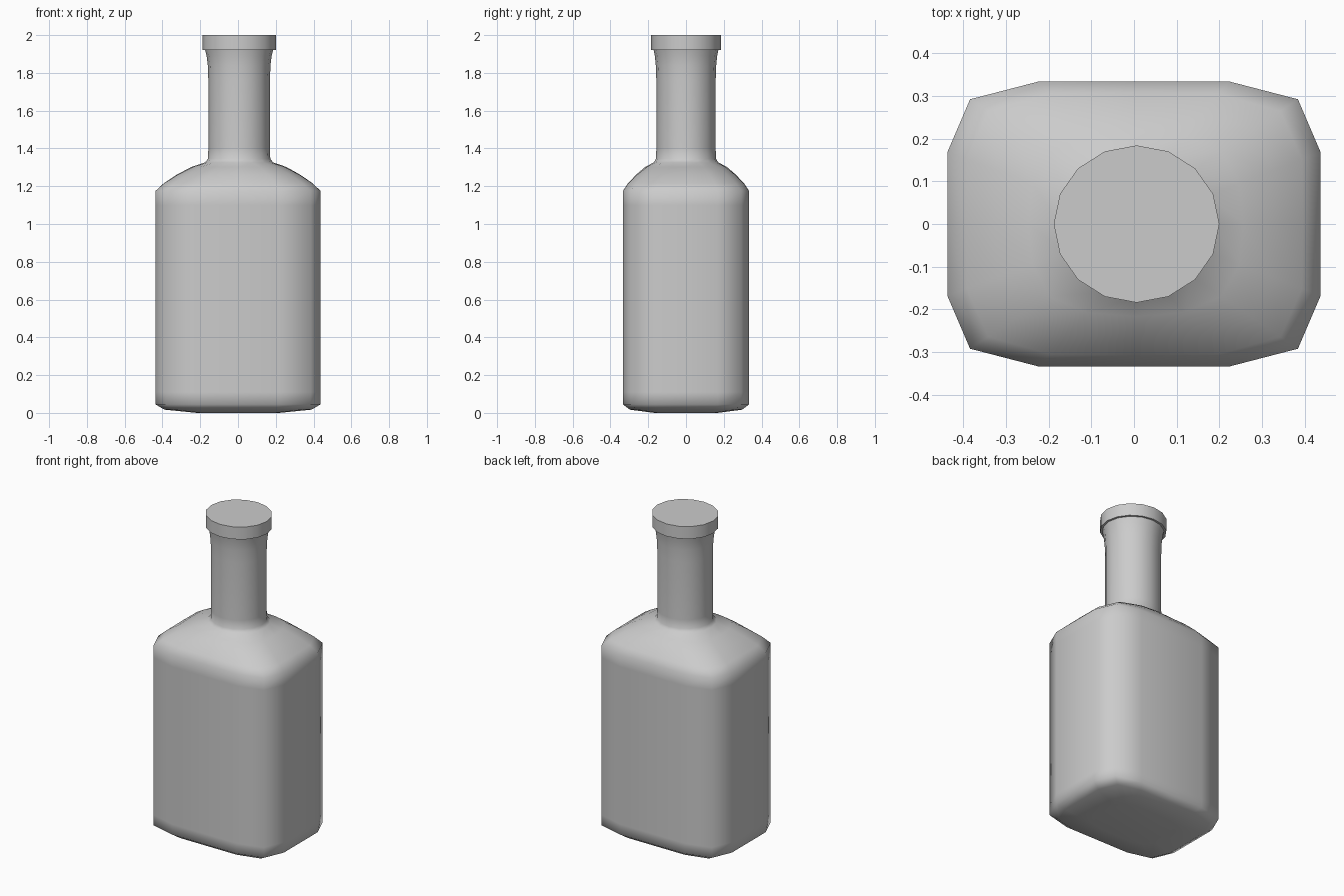
import bpy, bmesh, math

if "Cube" in bpy.data.objects:
    bpy.data.objects.remove(bpy.data.objects["Cube"])

SIDES = 16
NECK_X = 0.006  # neck sits very slightly off centre


def body_outline():
    """Rounded rectangle with 16 points, counter-clockwise from +x."""
    q = [(0.437, 0.0), (0.437, 0.168), (0.384, 0.292), (0.222, 0.334), (0.0, 0.334)]
    half = q + [(-x, y) for x, y in reversed(q[:-1])]
    return half + [(x, -y) for x, y in reversed(half[1:-1])]


def ellipse(rx, ry):
    return [(NECK_X + rx * math.cos(2 * math.pi * i / SIDES),
             ry * math.sin(2 * math.pi * i / SIDES)) for i in range(SIDES)]


def scaled(points, s):
    return [(x * s, y * s) for x, y in points]


def blend(a, b, t):
    return [(p[0] + (q[0] - p[0]) * t, p[1] + (q[1] - p[1]) * t) for p, q in zip(a, b)]


def loft(name, sections, angle):
    """Skin a stack of (z, outline) sections and cap both ends."""
    bm = bmesh.new()
    rings = [[bm.verts.new((x, y, z)) for x, y in pts] for z, pts in sections]
    for lo, hi in zip(rings, rings[1:]):
        for i in range(SIDES):
            j = (i + 1) % SIDES
            bm.faces.new((lo[i], lo[j], hi[j], hi[i]))
    bm.faces.new(rings[0][::-1])
    bm.faces.new(rings[-1])
    bmesh.ops.recalc_face_normals(bm, faces=bm.faces)
    mesh = bpy.data.meshes.new(name)
    bm.to_mesh(mesh)
    bm.free()
    obj = bpy.data.objects.new(name, mesh)
    bpy.context.collection.objects.link(obj)
    bpy.ops.object.select_all(action='DESELECT')
    obj.select_set(True)
    bpy.context.view_layer.objects.active = obj
    bpy.ops.object.shade_smooth_by_angle(angle=math.radians(angle))
    return obj


body = body_outline()
neck = ellipse(0.172, 0.166)

# Base and straight walls
sections = [(0.0, scaled(body, 0.5)), (0.017, scaled(body, 0.89)),
            (0.045, body), (0.11, body), (1.10, body), (1.175, body)]
# Shoulder, turning the rounded rectangle into a circle
for z, t in [(1.215, 0.16), (1.26, 0.41), (1.302, 0.70), (1.326, 0.97)]:
    sections.append((z, blend(body, neck, t)))
# Neck with flare under the cap
for z, rx, ry in [(1.345, 0.165, 0.159), (1.40, 0.163, 0.157), (1.76, 0.163, 0.157),
                  (1.84, 0.166, 0.160), (1.89, 0.172, 0.165), (1.925, 0.181, 0.172)]:
    sections.append((z, ellipse(rx, ry)))
loft("bottle", sections, 80)

# Cap
rim = ellipse(0.194, 0.184)
loft("cap", [(1.922, rim), (2.0, rim)], 40)
